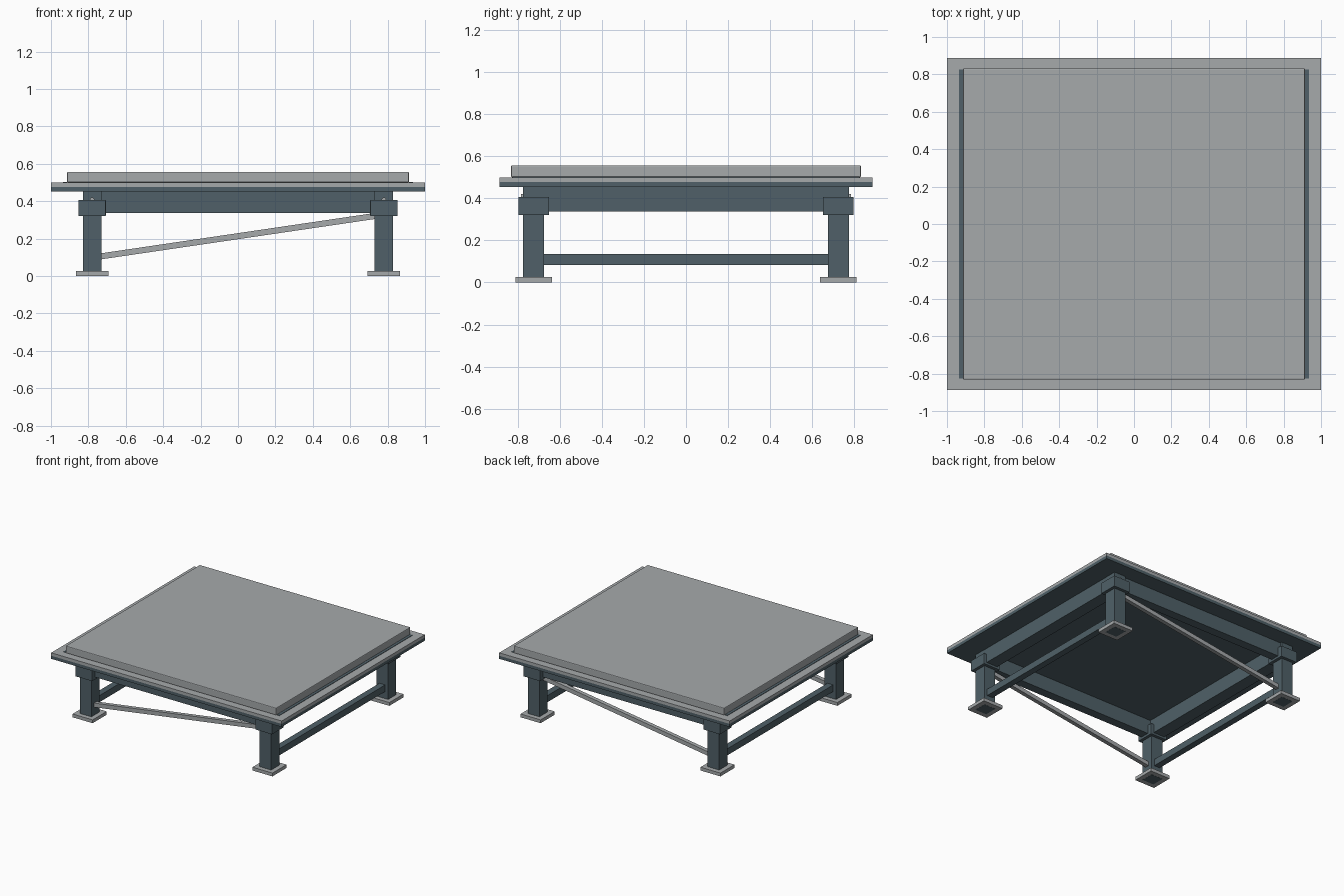
import bpy
import math
from mathutils import Vector

cube = bpy.data.objects.get("Cube")
if cube:
    bpy.data.objects.remove(cube, do_unlink=True)


def material(name, colour):
    mat = bpy.data.materials.new(name)
    mat.use_nodes = True
    mat.diffuse_color = (*colour, 1)
    mat.node_tree.nodes["Principled BSDF"].inputs["Base Color"].default_value = (*colour, 1)
    return mat


grey = material("light grey", (0.38, 0.40, 0.41))
steel = material("dark steel", (0.08, 0.118, 0.138))


def box(name, mat, centre, size, bevel=0):
    bpy.ops.mesh.primitive_cube_add(size=1, location=centre)
    ob = bpy.context.object
    ob.name = name
    ob.scale = size
    bpy.ops.object.transform_apply(location=False, rotation=False, scale=True)
    ob.data.materials.append(mat)
    if bevel:
        mod = ob.modifiers.new("edge", "BEVEL")
        mod.width = bevel
        mod.segments = 2
    return ob


def block(name, mat, centre_xy, half_xy, z0, z1, bevel=0):
    """Upright box given by its plan centre, half sizes and height range."""
    return box(name, mat, (*centre_xy, (z0 + z1) / 2),
               (half_xy[0] * 2, half_xy[1] * 2, z1 - z0), bevel)


LEG_X, LEG_Y = 0.78, 0.724

# Table top: dark under plate, grey plate and raised slab
block("under_plate", steel, (0, 0), (1, 0.887), 0.453, 0.477)
block("top_plate", grey, (0, 0), (1, 0.887), 0.477, 0.5)
block("raised_slab", grey, (0, 0), (0.914, 0.832), 0.5, 0.557, 0.006)

# Parts at the left and right sides
for side, sx in (("left", 1), ("right", -1)):
    x = sx * LEG_X
    block(f"edge_strip_{side}", steel, (sx * 0.925, 0), (0.011, 0.825), 0.495, 0.503)
    block(f"side_rail_{side}", steel, (x, 0), (0.049, 0.773), 0.337, 0.453)
    block(f"low_brace_{side}", steel, (x, 0), (0.025, LEG_Y - 0.04), 0.083, 0.135)

# Parts at the front and back, with parallel diagonal braces
for end, sy in (("front", -1), ("back", 1)):
    y = sy * LEG_Y
    block(f"{end}_rail", steel, (0, y), (LEG_X - 0.04, 0.035), 0.338, 0.453)
    start, stop = Vector((-0.74, y, 0.104)), Vector((0.74, y, 0.322))
    span = stop - start
    brace = box(f"diagonal_brace_{end}", grey, (start + stop) / 2,
                (span.length, 0.032, 0.032))
    brace.rotation_euler.y = -math.atan2(span.z, span.x)

# Four legs with feet, collars and bolts
for end, sy in (("front", -1), ("back", 1)):
    for side, sx in (("left", 1), ("right", -1)):
        tag = f"{end}_{side}"
        spot = (sx * LEG_X, sy * LEG_Y)
        block(f"leg_{tag}", steel, spot, (0.05, 0.05), 0, 0.453)
        block(f"foot_{tag}", grey, spot, (0.087, 0.087), 0.001, 0.027)
        block(f"collar_{tag}", steel, spot, (0.073, 0.073), 0.32, 0.407, 0.003)
        bpy.ops.mesh.primitive_cylinder_add(
            vertices=16, radius=0.012, depth=0.02,
            location=(spot[0], sy * (LEG_Y + 0.05), 0.408),
            rotation=(math.pi / 2, 0, 0))
        bolt = bpy.context.object
        bolt.name = f"bolt_{tag}"
        bolt.data.materials.append(grey)
        bpy.ops.object.shade_smooth_by_angle()
